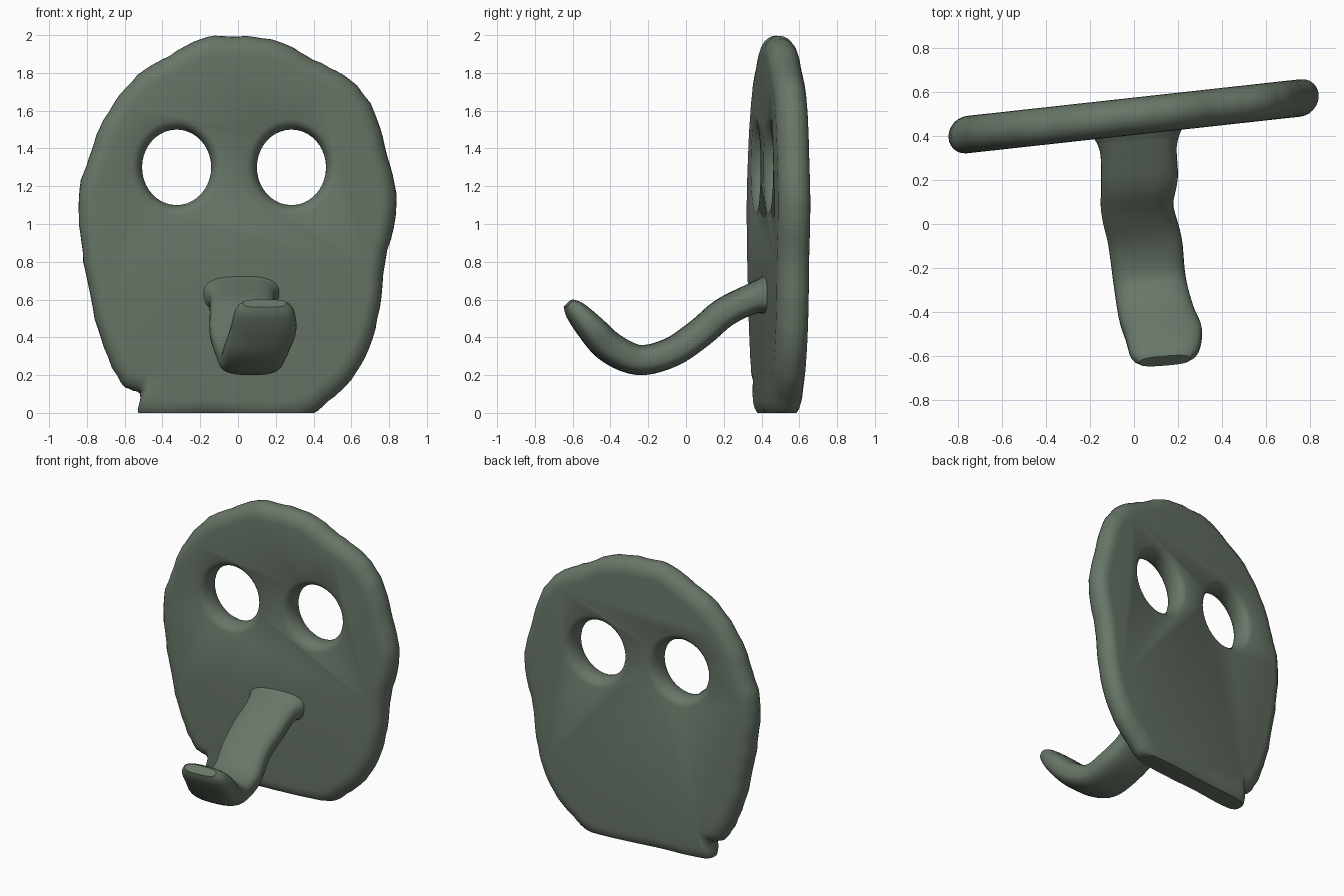
import bpy, bmesh, math, random
from mathutils import Vector

if "Cube" in bpy.data.objects:
    bpy.data.objects.remove(bpy.data.objects["Cube"])

random.seed(4)
clay = bpy.data.materials.new("grey green clay")
clay.diffuse_color = (0.14, 0.182, 0.138, 1)
clay.use_nodes = True
clay.node_tree.nodes["Principled BSDF"].inputs["Base Color"].default_value = clay.diffuse_color

TILT, MID, HALF = 0.11, 0.49, 0.085   # plate lean in plan, middle y, half thickness


def smooth_path(pts, steps, closed):
    """Catmull-Rom samples through points of any dimension."""
    n, out = len(pts), []
    pick = (lambda i: pts[i % n]) if closed else (lambda i: pts[max(0, min(n - 1, i))])
    for i in range(n if closed else n - 1):
        a, b, c, d = (pick(i + k) for k in (-1, 0, 1, 2))
        for s in range(steps):
            t = s / steps
            out.append([0.5 * (2 * q + (r - p) * t + (2 * p - 5 * q + 4 * r - w) * t * t
                               + (3 * q - p - 3 * r + w) * t ** 3)
                        for p, q, r, w in zip(a, b, c, d)])
    if not closed:
        out.append(list(pts[-1]))
    return out


def skin(name, rings, cut_floor=False):
    """Capped skin over matching rings of points."""
    bm = bmesh.new()
    loops = [[bm.verts.new(p) for p in ring] for ring in rings]
    n = len(loops[0])
    for lo, hi in zip(loops, loops[1:]):
        for i in range(n):
            bm.faces.new((lo[i], lo[(i + 1) % n], hi[(i + 1) % n], hi[i]))
    bm.faces.new(loops[0])
    bm.faces.new(loops[-1])
    if cut_floor:
        cut = bmesh.ops.bisect_plane(bm, geom=bm.verts[:] + bm.edges[:] + bm.faces[:],
                                     plane_co=(0, 0, 0), plane_no=(0, 0, 1), clear_inner=True)
        edges = [e for e in cut["geom_cut"] if isinstance(e, bmesh.types.BMEdge)]
        bmesh.ops.holes_fill(bm, edges=edges, sides=0)
    bmesh.ops.recalc_face_normals(bm, faces=bm.faces[:])
    me = bpy.data.meshes.new(name)
    bm.to_mesh(me)
    bm.free()
    me.materials.append(clay)
    ob = bpy.data.objects.new(name, me)
    bpy.context.collection.objects.link(ob)
    return ob


def activate(ob):
    bpy.ops.object.select_all(action='DESELECT')
    ob.select_set(True)
    bpy.context.view_layer.objects.active = ob


# Face plate: irregular oval outline (x, z) with a rounded rim, cut flat at the floor
outline = [(-0.5, -0.03), (-0.1, -0.03), (0.33, -0.03), (0.51, 0.09), (0.65, 0.25),
           (0.74, 0.5), (0.78, 0.8), (0.84, 1.1), (0.79, 1.36), (0.72, 1.6),
           (0.6, 1.76), (0.4, 1.87), (0.22, 1.965), (0, 1.995), (-0.2, 1.98),
           (-0.4, 1.87), (-0.56, 1.76), (-0.71, 1.55), (-0.79, 1.35), (-0.845, 1.15),
           (-0.83, 0.9), (-0.79, 0.65), (-0.73, 0.4), (-0.62, 0.16), (-0.52, 0.1)]
rim = [(x * k, 1 + (z - 1) * k) for x, z in smooth_path(outline, 5, True)
       for k in [1 + random.uniform(-0.004, 0.004)]]
rings = []
for j in range(13):
    a = math.pi * (j / 12 - 0.5)
    s = 1 - 0.1 * (1 - math.cos(a))
    rings.append([(x * s, MID + TILT * x * s + HALF * math.sin(a), 1 + (z - 1) * s)
                  for x, z in rim])
plate = skin("face_plate", rings, cut_floor=True)

# Eye openings: hourglass cutters leave soft rounded edges
for side, cx in (("left", -0.325), ("right", 0.283)):
    rings = []
    for j in range(17):
        t = -0.1 + 0.2 * j / 16
        u = min(1, abs(t) / 0.088)
        flare = 0.065 * (1 - math.sqrt(1 - u * u))
        ring = []
        for i in range(40):
            a = math.tau * i / 40
            x = cx + (0.183 + flare) * math.cos(a)
            ring.append((x, MID + TILT * x + t, 1.3 + (0.2 + flare) * math.sin(a)))
        rings.append(ring)
    cutter = skin(side + "_eye_cutter", rings)
    cutter.hide_render = True
    activate(plate)
    mod = plate.modifiers.new("eye", 'BOOLEAN')
    mod.operation, mod.solver, mod.object = 'DIFFERENCE', 'EXACT', cutter
    bpy.ops.object.modifier_apply(modifier=mod.name)
    bpy.data.objects.remove(cutter, do_unlink=True)

# Curled tongue: stations of x, y, z, half width, half thickness
stations = [(0.015, 0.48, 0.635, 0.235, 0.115), (0.015, 0.42, 0.62, 0.205, 0.1),
            (0.02, 0.34, 0.6, 0.175, 0.08), (0.025, 0.2, 0.53, 0.175, 0.078),
            (0.015, 0.07, 0.42, 0.165, 0.078), (0.05, -0.08, 0.32, 0.168, 0.078),
            (0.07, -0.25, 0.28, 0.165, 0.08), (0.1, -0.4, 0.345, 0.172, 0.083),
            (0.135, -0.5, 0.445, 0.175, 0.075), (0.14, -0.585, 0.54, 0.155, 0.056),
            (0.14, -0.622, 0.58, 0.115, 0.03)]
path = smooth_path(stations, 5, False)
across = Vector((1, 0.08, 0)).normalized()
rings = []
for i, (x, y, z, w, h) in enumerate(path):
    a, b = path[max(0, i - 1)], path[min(len(path) - 1, i + 1)]
    up = Vector((0, b[2] - a[2], a[1] - b[1])).normalized()
    ring = []
    for k in range(32):
        c, s = math.cos(math.tau * k / 32), math.sin(math.tau * k / 32)
        # squarish oval section
        c, s = (math.copysign(abs(v) ** 0.7, v) for v in (c, s))
        ring.append(Vector((x, y, z)) + across * w * c + up * h * s)
    rings.append(ring)
tongue = skin("tongue", rings)

for ob in (plate, tongue):
    activate(ob)
    bpy.ops.object.shade_smooth_by_angle(angle=math.radians(40))
